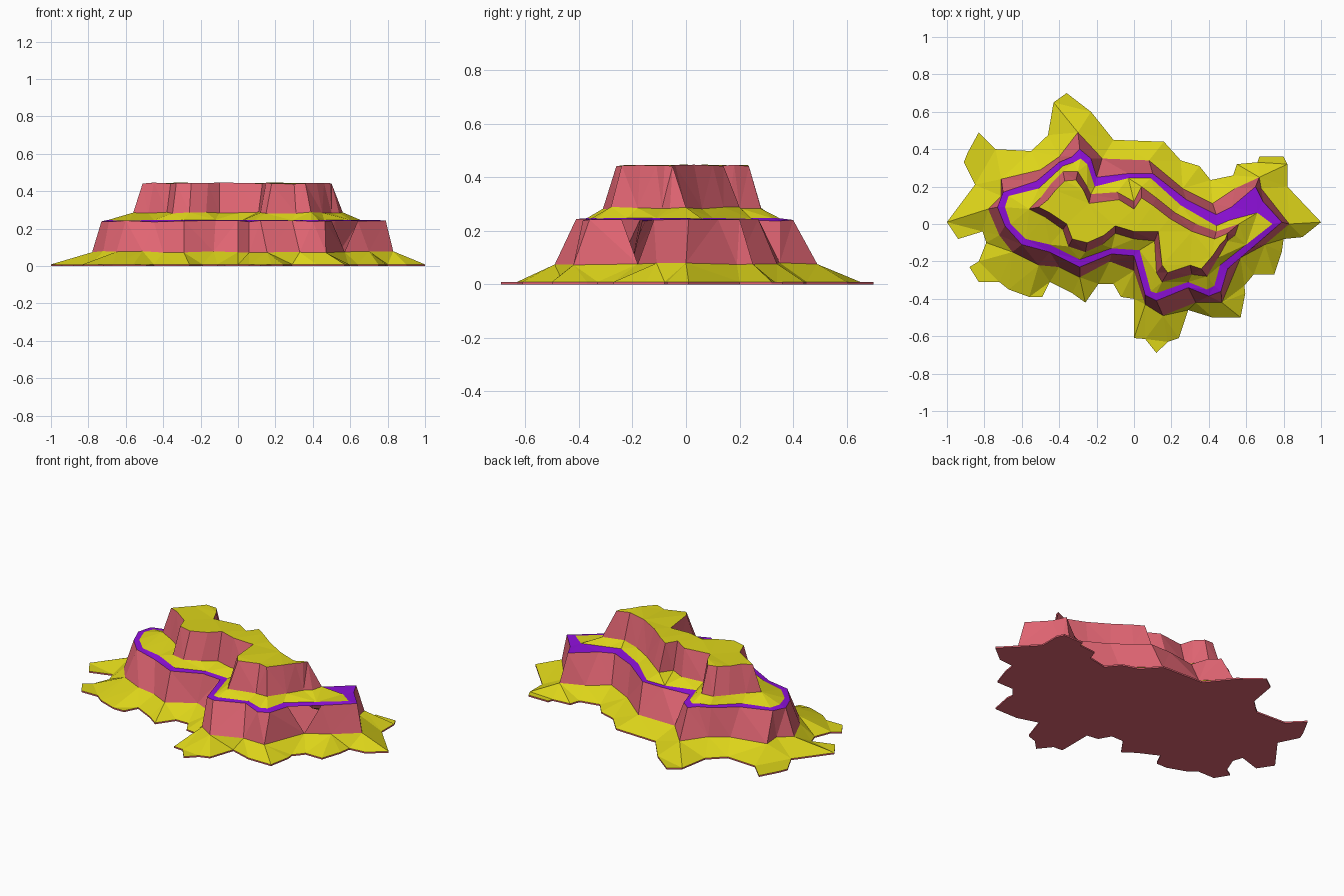
import bpy, bmesh, random
from mathutils import Vector
from mathutils.geometry import delaunay_2d_cdt, tessellate_polygon

random.seed(4)

# Contour lines, clockwise from the left, like a topographic map
apron_edge = [(-1, .01), (-.85, .21), (-.91, .33), (-.89, .38), (-.83, .49), (-.74, .4),
    (-.55, .39), (-.46, .475), (-.43, .65), (-.36, .7), (-.23, .6), (-.11, .45), (.16, .44),
    (.25, .34), (.35, .31), (.41, .235), (.53, .26), (.55, .32), (.66, .33), (.67, .36),
    (.8, .36), (.82, .32), (.82, .2), (1, .01), (.9, -.07), (.8, -.08), (.79, -.15),
    (.75, -.27), (.64, -.27), (.59, -.33), (.595, -.37), (.57, -.5), (.42, -.5), (.29, -.46),
    (.24, -.61), (.18, -.63), (.12, -.69), (.06, -.615), (0, -.61), (0, -.4), (-.07, -.39),
    (-.11, -.32), (-.19, -.32), (-.26, -.42), (-.33, -.37), (-.45, -.31), (-.49, -.39),
    (-.56, -.39), (-.67, -.35), (-.72, -.31), (-.83, -.31), (-.88, -.23), (-.83, -.2),
    (-.79, -.1), (-.81, -.04), (-.94, -.08)]
lower_foot = [(-.78, .08), (-.71, .15), (-.71, .24), (-.5, .29), (-.4, .36), (-.3, .49),
    (-.17, .35), (.08, .34), (.26, .19), (.42, .11), (.54, .19), (.67, .25), (.68, .19),
    (.83, 0), (.7, -.11), (.57, -.18), (.47, -.42), (.33, -.42), (.155, -.49), (.06, -.43),
    (0, -.25), (-.13, -.2), (-.29, -.285), (-.4, -.23), (-.51, -.22), (-.65, -.15), (-.72, -.06)]
lower_top = [(-.73, .09), (-.7, .17), (-.52, .23), (-.4, .33), (-.33, .36), (-.29, .4),
    (-.23, .35), (-.2, .25), (-.03, .27), (.1, .27), (.28, .13), (.44, .05), (.52, .09),
    (.65, .2), (.69, .12), (.79, .01), (.64, -.12), (.5, -.24), (.465, -.36), (.4, -.385),
    (.29, -.34), (.12, -.41), (.06, -.38), (0, -.17), (-.12, -.16), (-.29, -.23), (-.45, -.15),
    (-.6, -.11), (-.69, -.01)]
rim_inner = [(-.69, .09), (-.67, .15), (-.51, .19), (-.38, .31), (-.32, .33), (-.285, .35),
    (-.25, .32), (-.21, .2), (-.03, .245), (.09, .245), (.25, .1), (.44, -.01), (.51, .02),
    (.66, .06), (.74, 0), (.6, -.11), (.46, -.22), (.43, -.33), (.39, -.35), (.29, -.31),
    (.12, -.37), (.09, -.36), (.03, -.14), (-.12, -.13), (-.29, -.19), (-.45, -.11),
    (-.58, -.08), (-.66, 0)]
upper_foot = [(-.56, .08), (-.5, .14), (-.44, .22), (-.38, .28), (-.3, .28), (-.25, .2),
    (-.23, .16), (-.09, .17), (0, .12), (.04, .2), (.12, .14), (.22, .06), (.33, 0),
    (.44, -.04), (.56, 0), (.54, -.06), (.5, -.09), (.45, -.18), (.39, -.28), (.31, -.27),
    (.15, -.31), (.12, -.26), (.11, -.09), (0, -.08), (-.1, -.05), (-.17, -.11),
    (-.26, -.15), (-.35, -.12), (-.38, -.03), (-.48, .04)]
upper_top = [(-.51, .09), (-.46, .13), (-.42, .18), (-.37, .23), (-.31, .235), (-.27, .18),
    (-.24, .11), (-.08, .13), (0, .08), (.04, .14), (.1, .1), (.19, .03), (.31, -.04),
    (.43, -.08), (.5, -.05), (.49, -.08), (.46, -.11), (.42, -.17), (.36, -.24), (.3, -.22),
    (.18, -.26), (.15, -.22), (.13, -.04), (0, -.04), (-.1, -.01), (-.16, -.06),
    (-.25, -.1), (-.33, -.08), (-.36, 0), (-.45, .06)]


def material(name, rgb):
    m = bpy.data.materials.new(name)
    m.diffuse_color = (*rgb, 1)
    return m


grass = material("yellow_ground", (.72, .66, .01))
rock = material("red_rock", (.75, .13, .17))
edge = material("purple_rim", (.27, .005, .7))


def at_height(ring, z, jitter=.004):
    return [Vector((x, y, z + random.uniform(-jitter, jitter))) for x, y in ring]


def inside(p, ring):
    hit = False
    for a, b in zip(ring, ring[1:] + ring[:1]):
        if (a.y > p.y) != (b.y > p.y) and p.x < a.x + (p.y - a.y) * (b.x - a.x) / (b.y - a.y):
            hit = not hit
    return hit


def add_object(name, verts, faces, mat):
    me = bpy.data.meshes.new(name)
    me.from_pydata(verts, [], faces)
    me.materials.append(mat)
    bpy.context.collection.objects.link(bpy.data.objects.new(name, me))


def band(name, outer, inner, mat):
    """Triangulated surface between two contours (inner may be empty for a cap)."""
    pts = outer + inner
    n, m = len(outer), len(inner)
    edges = [(i, (i + 1) % n) for i in range(n)] + [(n + i, n + (i + 1) % m) for i in range(m)]
    co, _, tris, origin, _, _ = delaunay_2d_cdt([p.xy for p in pts], edges, [], 0, 1e-5)
    verts = [(c.x, c.y, pts[o[0]].z if o else outer[0].z) for c, o in zip(co, origin)]
    keep = []
    for t in tris:
        c = sum((co[i] for i in t), Vector((0, 0))) / len(t)
        if inside(c, outer) and not (inner and inside(c, inner)):
            keep.append(t)
    add_object(name, verts, keep, mat)


base = at_height(apron_edge, 0, 0)
r0 = at_height(apron_edge, .009, 0)
r1 = at_height(lower_foot, .076)
r2 = at_height(lower_top, .24)
r3 = at_height(rim_inner, .246, .002)
r4 = at_height(upper_foot, .285)
r5 = at_height(upper_top, .443)

# Stacked terraces
band("apron", r0, r1, grass)
band("lower_cliff", r1, r2, rock)
band("cliff_rim", r2, r3, edge)
band("terrace", r3, r4, grass)
band("upper_cliff", r4, r5, rock)
band("plateau", r5, [], grass)

# Thin closed base: edge wall and underside
n = len(base)
wall = [(i, n + i, n + (i + 1) % n, (i + 1) % n) for i in range(n)]
add_object("base", base + r0, wall + [tuple(range(n))], rock)
